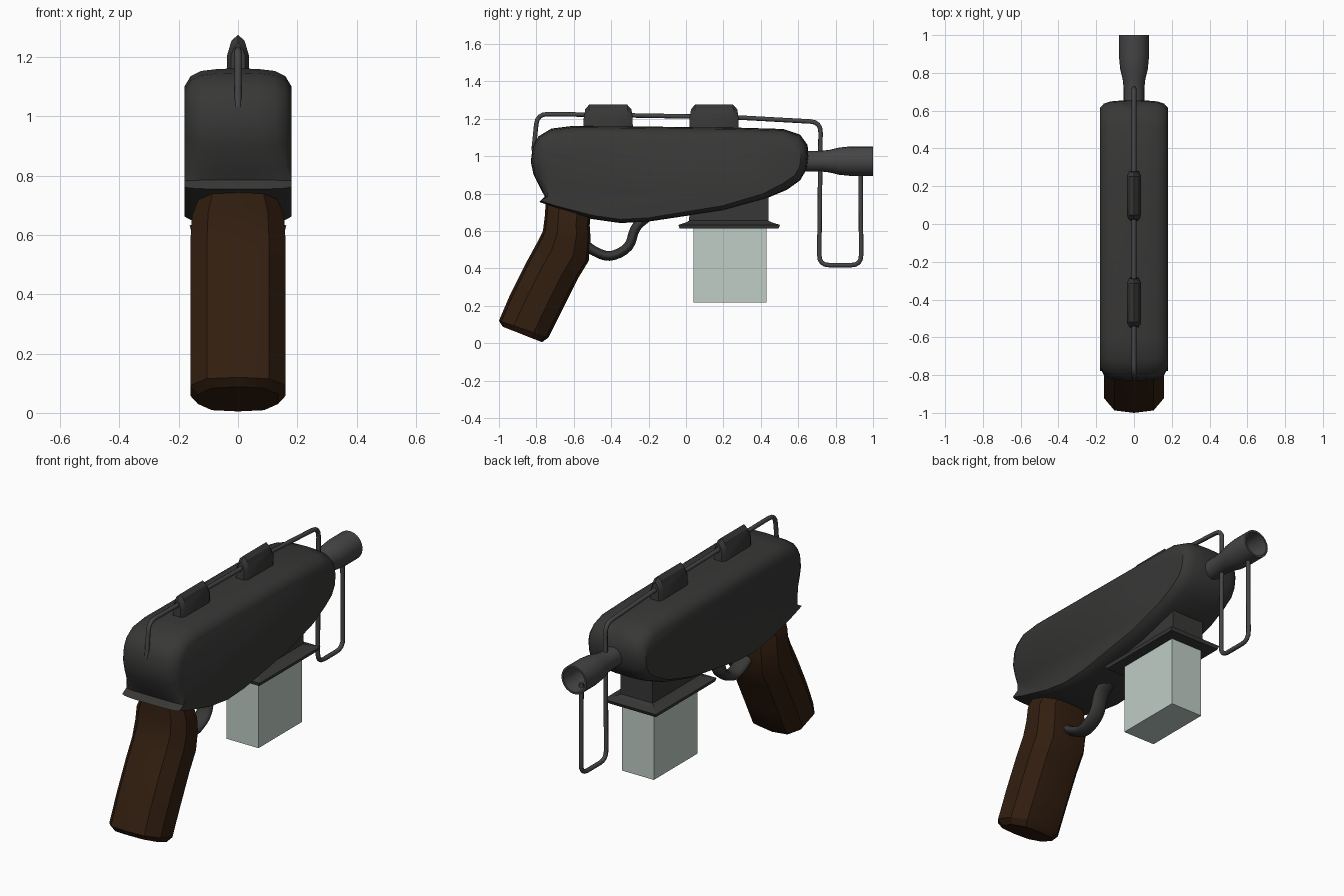
import bpy, bmesh, math
from mathutils import Vector

if "Cube" in bpy.data.objects:
    bpy.data.objects.remove(bpy.data.objects["Cube"])


def material(name, color):
    m = bpy.data.materials.new(name)
    m.diffuse_color = (*color, 1)
    m.use_nodes = True
    m.node_tree.nodes["Principled BSDF"].inputs["Base Color"].default_value = m.diffuse_color
    return m


METAL = material("dark_metal", (0.04, 0.039, 0.038))
WIRE = material("wire_metal", (0.06, 0.06, 0.062))
WOOD = material("dark_wood", (0.032, 0.013, 0.005))
CLEAR = material("pale_glass", (0.52, 0.61, 0.56))


def finish(ob, mat, angle):
    ob.data.materials.clear()
    ob.data.materials.append(mat)
    bpy.ops.object.select_all(action='DESELECT')
    ob.select_set(True)
    bpy.context.view_layer.objects.active = ob
    if ob.type == 'CURVE':
        bpy.ops.object.convert(target='MESH')
    if angle:
        bpy.ops.object.shade_smooth_by_angle(angle=math.radians(angle))


def loft(name, rings, mat, angle=0, caps=True):
    """Skin a list of equal-length closed rings."""
    bm = bmesh.new()
    vs = [[bm.verts.new(p) for p in r] for r in rings]
    n = len(rings[0])
    for a, b in zip(vs, vs[1:]):
        for i in range(n):
            j = (i + 1) % n
            bm.faces.new((a[i], a[j], b[j], b[i]))
    if caps:
        bm.faces.new(vs[0])
        bm.faces.new(vs[-1])
    bmesh.ops.recalc_face_normals(bm, faces=bm.faces[:])
    me = bpy.data.meshes.new(name)
    bm.to_mesh(me)
    bm.free()
    ob = bpy.data.objects.new(name, me)
    bpy.context.collection.objects.link(ob)
    finish(ob, mat, angle)
    return ob


def rounded(pts, r, steps=4):
    """Round the inner corners of an open (y, z) path."""
    pts = [Vector((0, *p)) for p in pts]
    out = [pts[0]]
    for a, b, c in zip(pts, pts[1:], pts[2:]):
        p = b + (a - b).normalized() * min(r, (a - b).length * 0.45)
        q = b + (c - b).normalized() * min(r, (c - b).length * 0.45)
        for k in range(steps + 1):
            t = k / steps
            out.append(p * (1 - t) ** 2 + b * 2 * t * (1 - t) + q * t * t)
    return out + [pts[-1]]


def tube(name, pts, radius, mat, widen=1):
    cu = bpy.data.curves.new(name, 'CURVE')
    cu.dimensions = '3D'
    cu.bevel_depth = radius
    cu.bevel_resolution = 2
    cu.use_fill_caps = True
    sp = cu.splines.new('POLY')
    sp.points.add(len(pts) - 1)
    for s, p in zip(sp.points, pts):
        s.co = (*p, 1)
    ob = bpy.data.objects.new(name, cu)
    bpy.context.collection.objects.link(ob)
    ob.scale.x = widen
    finish(ob, mat, 50)


def box_ring(y0, y1, hx, z):
    return [(-hx, y0, z), (hx, y0, z), (hx, y1, z), (-hx, y1, z)]


# Receiver: side profile (y, z, edge inset), rounded towards both flanks
PROFILE = [(-0.83, 0.97, .07), (-0.815, 0.90, .07), (-0.775, 0.82, .04), (-0.755, 0.785, .015),
           (-0.785, 0.755, .01), (-0.70, 0.725, .01), (-0.50, 0.663, .02), (-0.35, 0.642, .02),
           (-0.20, 0.65, .02), (0.20, 0.71, .025), (0.42, 0.77, .03), (0.54, 0.82, .04),
           (0.61, 0.87, .04), (0.645, 0.93, .04), (0.655, 1.00, .04), (0.65, 1.06, .05),
           (0.61, 1.115, .06), (0.52, 1.145, .06), (0.25, 1.153, .06), (-0.60, 1.162, .06),
           (-0.72, 1.147, .06), (-0.79, 1.105, .07), (-0.82, 1.05, .07)]


def flank(x, frac):
    ring = []
    for i, (y, z, inset) in enumerate(PROFILE):
        a, b = PROFILE[i - 1], PROFILE[(i + 1) % len(PROFILE)]
        t = Vector((b[0] - a[0], b[1] - a[1])).normalized()
        ring.append((x, y - t.y * inset * frac, z + t.x * inset * frac))
    return ring


half = [(0.0, 0), (0.07, .04), (0.125, .15), (0.16, .45), (0.18, 1)]
loft("receiver", [flank(-x, f) for x, f in half[:0:-1]] + [flank(x, f) for x, f in half], METAL, 35)

# Grip: back and front edge points (y, z) per section, with width scale
SECTION = [(0, 0), (.05, .65), (.3, 1), (.7, 1), (.95, .65), (1, 0),
           (.95, -.65), (.7, -1), (.3, -1), (.05, -.65)]
grip = []
for by, bz, fy, fz, w in [(-.75, .75, -.51, .68, .13), (-.755, .68, -.515, .63, .155),
                          (-.765, .60, -.51, .56, .16), (-.80, .53, -.52, .44, .16),
                          (-.86, .42, -.575, .35, .16), (-.94, .26, -.66, .18, .16),
                          (-1.0, .12, -.735, .03, .16), (-.98, .088, -.77, .005, .135)]:
    grip.append([(s * w, by + (fy - by) * u, bz + (fz - bz) * u) for u, s in SECTION])
loft("grip", grip, WOOD, 28)

# Trigger guard
tube("trigger_guard", rounded([(-.56, .55), (-.51, .50), (-.41, .455), (-.30, .51),
                               (-.275, .62), (-.20, .68)], .09), .026, METAL, 1.8)

# Barrel with flared hollow muzzle
barrel = [(0.60, .055), (0.72, .055), (0.765, .06), (0.82, .073), (0.88, .079),
          (1.0, .079), (1.0, .068), (0.86, .06), (0.80, .04)]
loft("barrel", [[(r * math.cos(k * math.tau / 20), y, .973 + r * math.sin(k * math.tau / 20))
                 for k in range(20)] for y, r in barrel], WIRE, 40)

# Bent wire running over the top and down around the muzzle
tube("top_wire", rounded([(-.815, 1.03), (-.795, 1.225), (-.55, 1.222), (.25, 1.208), (.72, 1.182),
                          (.712, .417), (.937, .417), (.933, .93)], .055), .012, WIRE)

# Two wire clips on top of the receiver
for name, y in (("rear_clip", -.416), ("front_clip", .15)):
    rings = []
    for side, l, lift in ((-1, .132, .6), (-1, .108, 1), (1, .108, 1), (1, .132, .6)):
        w = .037 if lift == 1 else .024
        top = 1.275 if lift == 1 else 1.25
        rings.append([(-w, y + side * l, 1.13), (w, y + side * l, 1.13), (w, y + side * l * .99, 1.205),
                      (w * .6, y + side * l * .95, top - .02), (0, y + side * l * .94, top),
                      (-w * .6, y + side * l * .95, top - .02), (-w, y + side * l * .99, 1.205)])
    loft(name, rings, METAL, 30)

# Magazine throat with a flared plate at its foot
loft("magazine_throat", [box_ring(.02, .44, .10, .80), box_ring(.017, .44, .10, .655),
                         box_ring(0, .46, .12, .645), box_ring(-.04, .503, .163, .632),
                         box_ring(-.035, .495, .158, .613)], METAL)

# Magazine block
loft("magazine", [box_ring(.04, .43, .10, .62), box_ring(.04, .43, .10, .218)], CLEAR)
